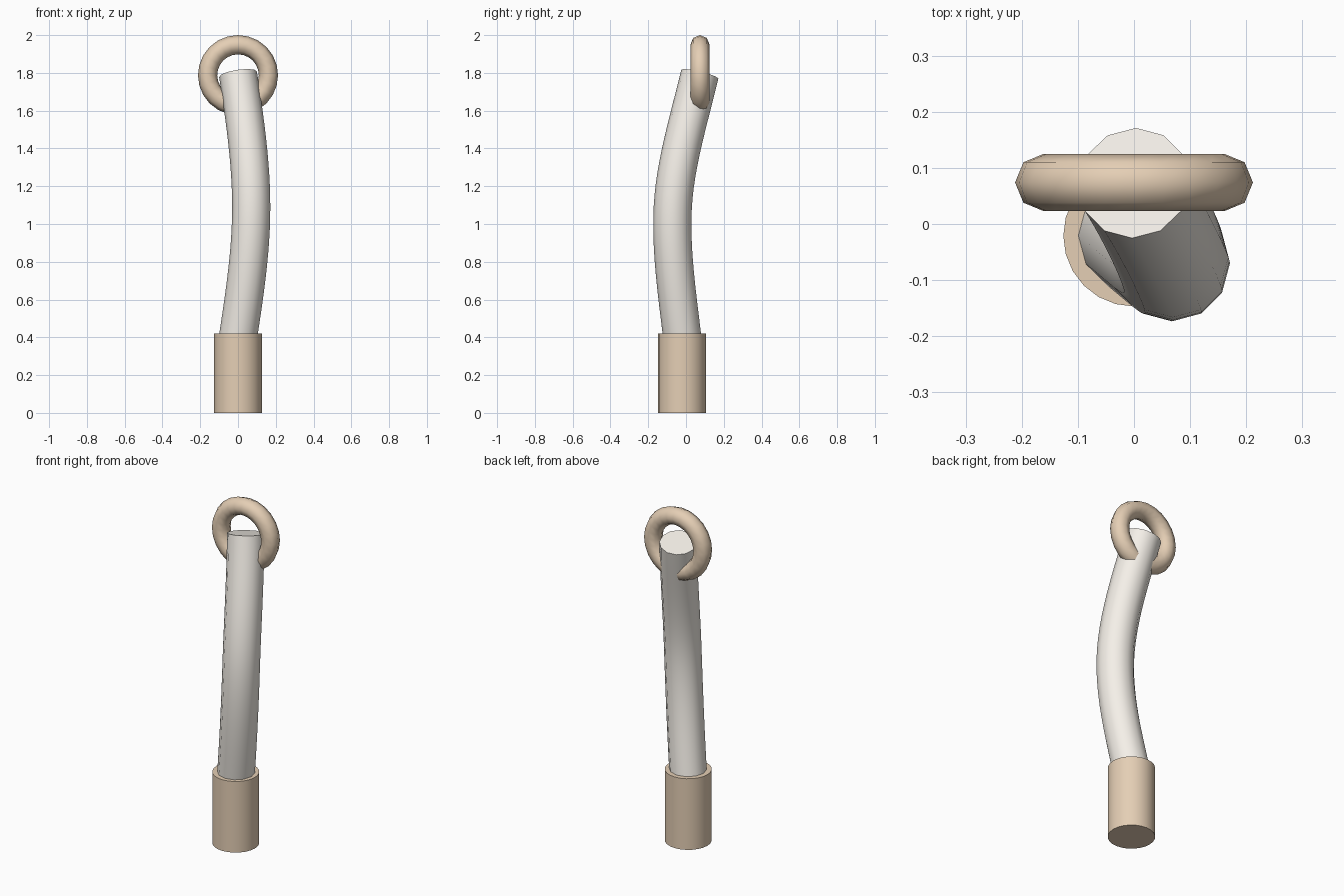
import bpy, bmesh, math
from mathutils import Vector
from mathutils.geometry import interpolate_bezier

if "Cube" in bpy.data.objects:
    bpy.data.objects.remove(bpy.data.objects["Cube"])


def material(name, color):
    m = bpy.data.materials.new(name)
    m.diffuse_color = (*color, 1)
    m.use_nodes = True
    m.node_tree.nodes["Principled BSDF"].inputs["Base Color"].default_value = m.diffuse_color
    return m


tan = material("tan", (0.78, 0.62, 0.46))
cream = material("cream", (0.91, 0.87, 0.81))


def finish(obj, name, mat):
    obj.name = name
    obj.data.materials.append(mat)
    bpy.ops.object.select_all(action='DESELECT')
    obj.select_set(True)
    bpy.context.view_layer.objects.active = obj
    bpy.ops.object.shade_smooth_by_angle(angle=math.radians(50))


def sweep(path, radius, sides):
    """Round tube along a path, with ends cut square to it."""
    bm = bmesh.new()
    rings = []
    last = len(path) - 1
    for i, p in enumerate(path):
        t = (path[min(i + 1, last)] - path[max(i - 1, 0)]).normalized()
        u = Vector((0, 1, 0)).cross(t).normalized()
        v = t.cross(u)
        angles = [2 * math.pi * k / sides for k in range(sides)]
        rings.append([bm.verts.new(p + radius * (u * math.cos(a) + v * math.sin(a)))
                      for a in angles])
    for a, b in zip(rings, rings[1:]):
        for k in range(sides):
            n = (k + 1) % sides
            bm.faces.new((a[k], a[n], b[n], b[k]))
    bm.faces.new(rings[0][::-1])
    bm.faces.new(rings[-1])
    mesh = bpy.data.meshes.new("tube")
    bm.to_mesh(mesh)
    bm.free()
    obj = bpy.data.objects.new("tube", mesh)
    bpy.context.collection.objects.link(obj)
    return obj


# Ferrule at the foot
bpy.ops.mesh.primitive_cylinder_add(vertices=24, radius=0.126, depth=0.42,
                                    location=(0, -0.021, 0.21))
finish(bpy.context.object, "ferrule", tan)

# Curved shaft
low, mid, top = (Vector(p) for p in ((0, -0.02, 0.40), (0.07, -0.07, 1.09), (0, 0.073, 1.793)))
bend = Vector((0, 0.012, 0.23))
path = interpolate_bezier(low, low + Vector((0.035, -0.027, 0.23)), mid - bend, mid, 13)
path += interpolate_bezier(mid, mid + bend, top - Vector((-0.036, 0.056, 0.235)), top, 13)[1:]
finish(sweep(path, 0.101, 12), "shaft", cream)

# Upright ring through the top end
bpy.ops.mesh.primitive_torus_add(major_radius=0.161, minor_radius=0.051,
                                 major_segments=24, minor_segments=8,
                                 location=(0, 0.074, 1.788),
                                 rotation=(math.pi / 2, 0, 0))
finish(bpy.context.object, "ring", tan)
